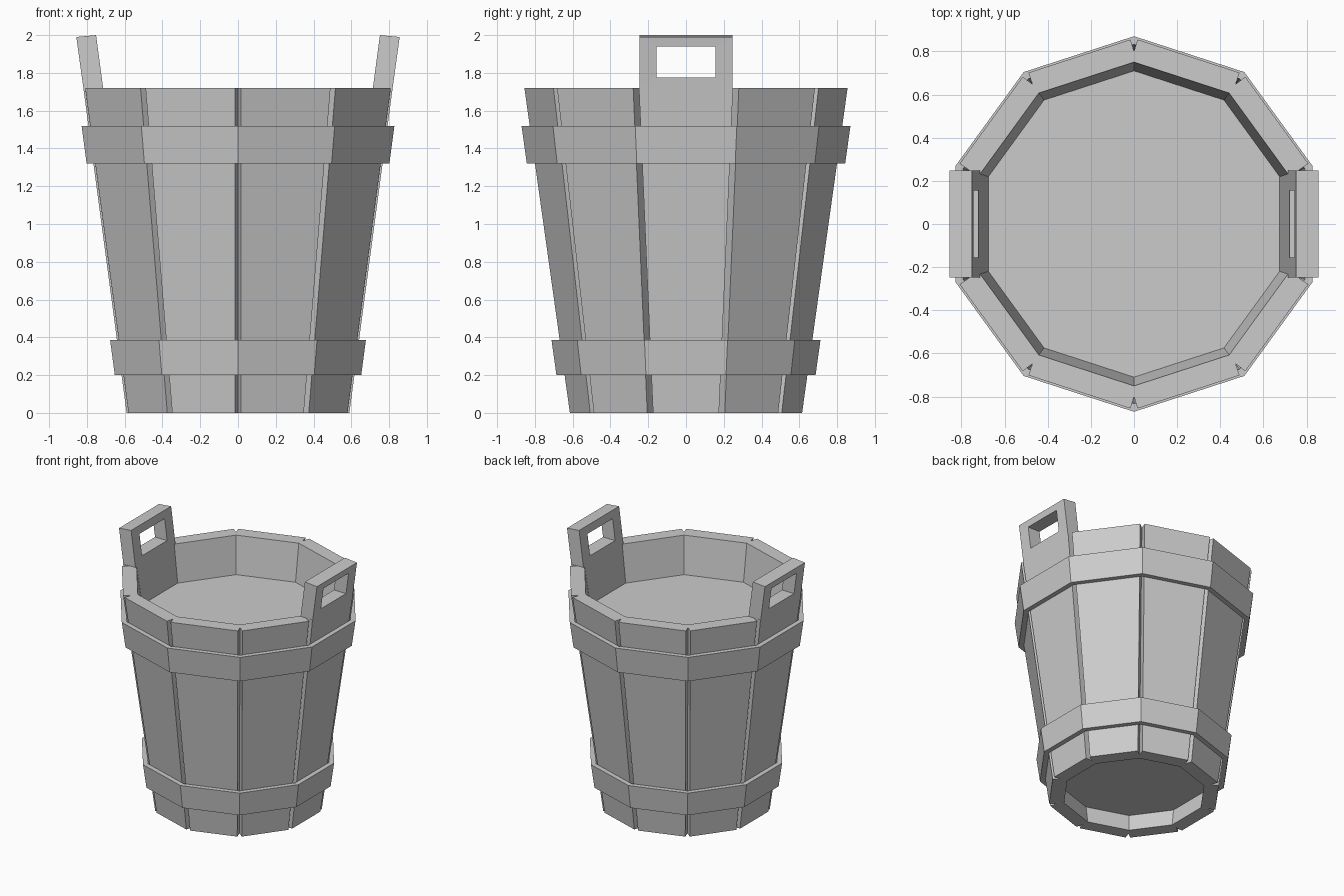
import bpy, bmesh, math

if "Cube" in bpy.data.objects:
    bpy.data.objects.remove(bpy.data.objects["Cube"])

N = 10                      # staves around the bucket
C, S = math.cos(math.pi / N), math.sin(math.pi / N)
TOP, WALL = 1.72, 0.11


def radius(z):
    """Outer corner radius of the tapered wall at height z."""
    return 0.62 + 0.14 * z


def finish(name, bm, angle=0.0):
    bmesh.ops.recalc_face_normals(bm, faces=bm.faces)
    mesh = bpy.data.meshes.new(name)
    bm.to_mesh(mesh)
    bm.free()
    ob = bpy.data.objects.new(name, mesh)
    ob.rotation_euler.z = angle
    bpy.context.collection.objects.link(ob)
    return ob


def bridge(bm, a, b):
    for i in range(len(a)):
        j = (i + 1) % len(a)
        bm.faces.new((a[i], a[j], b[j], b[i]))


def stave(name, angle):
    bm = bmesh.new()
    loops = []
    for z in (0, TOP):
        r = radius(z)
        half = [((r - WALL) * C, (r - WALL) * S),
                ((r - 0.06) * C, (r - 0.06) * S),
                (r * C, r * S - 0.017)]
        pts = half + [(x, -y) for x, y in reversed(half)]
        loops.append([bm.verts.new((x, y, z)) for x, y in pts])
    bridge(bm, *loops)
    for loop in loops:
        bm.faces.new(loop)
    finish(name, bm, angle)


def decagon_loop(bm, r, z):
    return [bm.verts.new((r * math.cos((k + 0.5) * math.tau / N),
                          r * math.sin((k + 0.5) * math.tau / N), z)) for k in range(N)]


def hoop(name, z0, z1):
    bm = bmesh.new()
    profile = [(radius(z0), z0), (radius(z0) + 0.038, z0),
               (radius(z1) + 0.038, z1), (radius(z1), z1)]
    loops = [decagon_loop(bm, r, z) for r, z in profile]
    for i in range(4):
        bridge(bm, loops[i], loops[(i + 1) % 4])
    finish(name, bm)


def disc(name, z0, z1):
    bm = bmesh.new()
    loops = [decagon_loop(bm, radius(z) - WALL, z) for z in (z0, z1)]
    bridge(bm, *loops)
    for loop in loops:
        bm.faces.new(loop)
    finish(name, bm)


def handle(name, angle):
    """Leaning frame continuing a stave upward, with a rectangular grip hole."""
    bm = bmesh.new()

    def rect(inset, w, z0, z1):
        return [bm.verts.new(((radius(z) - inset) * C, y, z))
                for y, z in ((-w, z0), (w, z0), (w, z1), (-w, z1))]

    loops = [rect(0, 0.247, TOP, 2.0), rect(0, 0.155, 1.775, 1.94),
             rect(WALL, 0.155, 1.775, 1.94), rect(WALL, 0.247, TOP, 2.0)]
    for i in range(4):
        bridge(bm, loops[i], loops[(i + 1) % 4])
    # top slopes slightly outward
    for v in loops[0][2:]:
        v.co.z -= 0.01
    finish(name, bm, angle)


# Wall
for k in range(N):
    stave(f"stave_{k + 1}", k * math.tau / N)

# Hoops
hoop("lower_hoop", 0.20, 0.385)
hoop("upper_hoop", 1.32, 1.52)

# Raised base and contents surface
disc("bottom_board", 0.13, 0.2)
disc("liquid_surface", 1.40, 1.43)

# Handles
handle("right_handle", 0)
handle("left_handle", math.pi)
